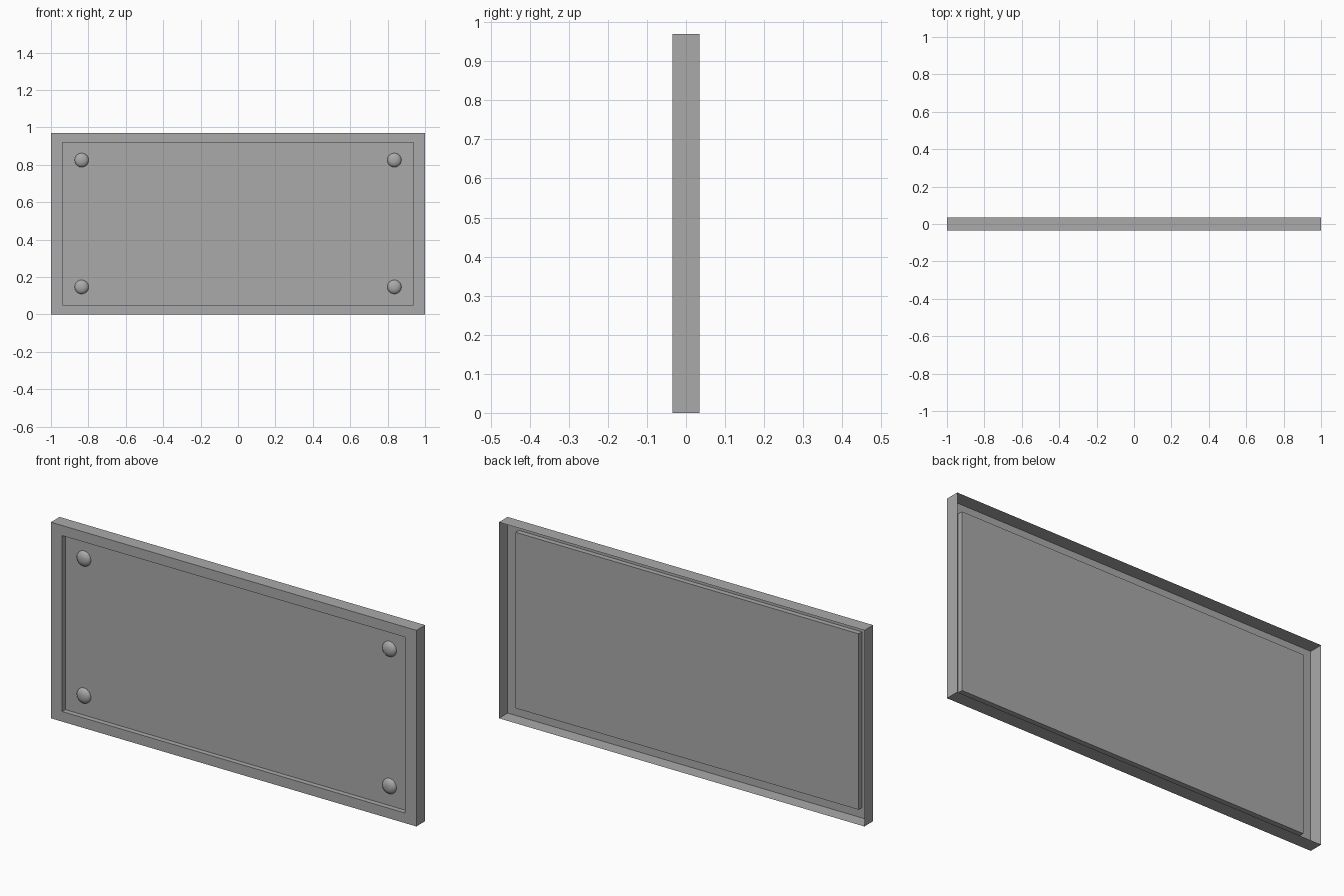
import bpy, bmesh
from math import sin, cos, pi

cube = bpy.data.objects.get("Cube")
if cube:
    bpy.data.objects.remove(cube, do_unlink=True)

grey = bpy.data.materials.new("plain grey")
grey.use_nodes = True
grey.diffuse_color = (0.4, 0.4, 0.4, 1)
grey.node_tree.nodes["Principled BSDF"].inputs["Base Color"].default_value = (0.4, 0.4, 0.4, 1)

HEIGHT, FRONT, BACK, PANEL = 0.97, -0.034, 0.034, -0.009


def loft(name, rings, cap):
    """Bridge a list of closed rings of points and cap the last one."""
    bm = bmesh.new()
    loops = [[bm.verts.new(p) for p in ring] for ring in rings]
    for a, b in zip(loops, loops[1:]):
        for i in range(len(a)):
            j = (i + 1) % len(a)
            bm.faces.new((a[i], a[j], b[j], b[i]))
    if cap:
        bm.faces.new(loops[-1])
    mesh = bpy.data.meshes.new(name)
    bm.to_mesh(mesh)
    bm.free()
    mesh.materials.append(grey)
    obj = bpy.data.objects.new(name, mesh)
    bpy.context.collection.objects.link(obj)
    return obj


def rectangle(inset_x, inset_z, y):
    x, low, high = 1 - inset_x, inset_z, HEIGHT - inset_z
    return [(-x, y, low), (x, y, low), (x, y, high), (-x, y, high)]


def circle(x, z, radius, y, sides=16):
    return [(x + radius * cos(2 * pi * i / sides), y, z + radius * sin(2 * pi * i / sides))
            for i in range(sides)]


# Thin shell: outer walls, front rim, recess walls and sunken panel, open at the back
loft("sign_plate", [rectangle(0, 0, BACK), rectangle(0, 0, FRONT),
                    rectangle(0.062, 0.05, FRONT), rectangle(0.062, 0.05, PANEL)], True)

# Domed screw heads in the four corners of the panel
for side, x in (("right", -0.836), ("left", 0.836)):
    for level, z in (("lower", 0.147), ("upper", 0.825)):
        angles = [i * pi / 10 for i in range(5)]
        rings = [circle(x, z, 0.038 * cos(a), PANEL - 0.02 * sin(a)) for a in angles]
        screw = loft(f"{level}_{side}_screw", rings, True)
        bpy.ops.object.select_all(action="DESELECT")
        screw.select_set(True)
        bpy.context.view_layer.objects.active = screw
        bpy.ops.object.shade_smooth_by_angle()
